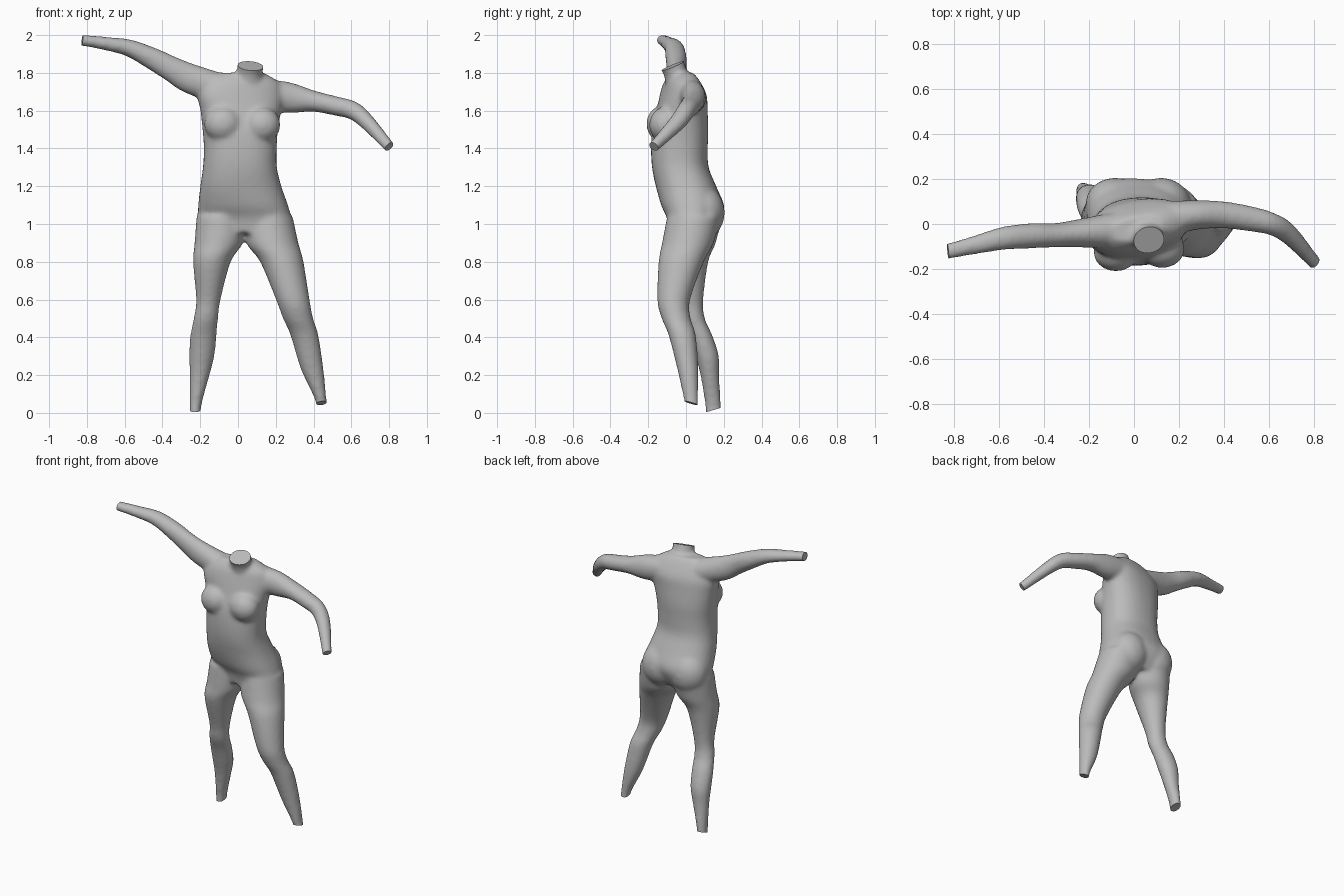
import bpy, bmesh, math
from mathutils import Vector, Matrix

if "Cube" in bpy.data.objects:
    bpy.data.objects.remove(bpy.data.objects["Cube"], do_unlink=True)

grey = bpy.data.materials.new("plain grey")
grey.use_nodes = True
COLOUR = (0.5, 0.5, 0.5, 1)
grey.diffuse_color = COLOUR
grey.node_tree.nodes["Principled BSDF"].inputs["Base Color"].default_value = COLOUR

SIDES, STEPS = 32, 6
body = bmesh.new()


def spline(a, b, c, d, t):
    return 0.5 * (2 * b + (c - a) * t + (2 * a - 5 * b + 4 * c - d) * t * t
                  + (3 * b - a - 3 * c + d) * t ** 3)


def loft(sections, power=2.0, upright=True):
    """Skin smooth sections (x, y, z, radius a, radius b, yaw) into a closed tube."""
    rows = [s if len(s) == 6 else (*s, 0) for s in sections]
    padded = [rows[0], *rows, rows[-1]]
    path = []
    for i in range(len(rows) - 1):
        for k in range(STEPS):
            path.append([spline(*q, k / STEPS) for q in zip(*padded[i:i + 4])])
    path.append(list(rows[-1]))
    rings = []
    for i, (x, y, z, ra, rb, yaw) in enumerate(path):
        if upright:
            u, v = Vector((math.cos(yaw), math.sin(yaw), 0)), Vector((-math.sin(yaw), math.cos(yaw), 0))
        else:
            ahead, behind = path[min(i + 1, len(path) - 1)], path[max(i - 1, 0)]
            along = (Vector(ahead[:3]) - Vector(behind[:3])).normalized()
            u = Vector((0, 1, 0)).cross(along).normalized()
            v = along.cross(u)
        ring = []
        for n in range(SIDES):
            c, s = math.cos(math.tau * n / SIDES), math.sin(math.tau * n / SIDES)
            a = math.copysign(abs(c) ** (2 / power), c) * ra
            b = math.copysign(abs(s) ** (2 / power), s) * rb
            ring.append(body.verts.new(Vector((x, y, z)) + u * a + v * b))
        rings.append(ring)
    for low, high in zip(rings, rings[1:]):
        for n in range(SIDES):
            m = (n + 1) % SIDES
            body.faces.new((low[n], low[m], high[m], high[n]))
    body.faces.new(rings[0][::-1])
    body.faces.new(rings[-1])


def ellipsoid(centre, radii):
    bmesh.ops.create_uvsphere(body, u_segments=32, v_segments=16, radius=1,
                              matrix=Matrix.Translation(centre) @ Matrix.Diagonal((*radii, 1)))


# Torso, twisted between hips and shoulders
loft([(.04, .03, .95, .21, .11, -.15), (.035, .045, 1.03, .245, .14, -.15),
      (.027, .035, 1.1, .238, .165, -.1), (.015, .0, 1.2, .215, .16, 0),
      (.01, -.03, 1.3, .196, .15, 0), (.012, -.035, 1.4, .193, .15, .05),
      (.012, -.03, 1.5, .2, .147, .1), (.015, -.02, 1.6, .215, .13, .15),
      (.015, -.015, 1.68, .23, .115, .2), (.02, -.02, 1.75, .2, .088, .2),
      (.02, -.02, 1.8, .12, .055, .2)], power=2.3)
# Bust and seat
ellipsoid((-.08, -.125, 1.53), (.1, .085, .095))
ellipsoid((.125, -.11, 1.525), (.1, .085, .095))
ellipsoid((-.085, .09, 1.06), (.13, .115, .14))
ellipsoid((.12, .09, 1.06), (.13, .115, .14))
# Neck
loft([(.045, .0, 1.68, .11, .1), (.058, -.045, 1.78, .072, .07),
      (.067, -.075, 1.84, .07, .07), (.072, -.095, 1.92, .07, .07)])
# Left leg
loft([(.16, .04, 1.04, .13, .14), (.182, .01, .9, .138, .137), (.232, -.025, .8, .115, .12),
      (.29, -.065, .6, .089, .087), (.318, -.052, .5, .08, .077), (.352, -.02, .41, .074, .072),
      (.393, .01, .23, .06, .056), (.438, .026, .07, .031, .038), (.446, .03, .0, .03, .036)])
# Right leg
loft([(-.08, .05, 1.04, .14, .14), (-.102, .03, .9, .128, .128), (-.138, .01, .8, .1, .108),
      (-.157, .026, .6, .065, .066), (-.17, .04, .5, .065, .06), (-.183, .078, .41, .07, .062),
      (-.192, .112, .3, .067, .062), (-.203, .126, .2, .053, .05), (-.225, .143, .04, .032, .042),
      (-.228, .147, -.05, .031, .042)])
# Right arm
loft([(-.1, -.03, 1.72, .08, .08), (-.25, -.042, 1.768, .08, .062), (-.35, -.05, 1.82, .068, .054),
      (-.45, -.052, 1.874, .059, .056), (-.575, -.063, 1.931, .046, .052),
      (-.7, -.092, 1.955, .036, .042), (-.82, -.12, 1.972, .03, .035),
      (-.9, -.14, 1.98, .03, .035)], upright=False)
# Left arm, bent at the elbow
loft([(.12, .02, 1.69, .08, .08), (.27, .04, 1.668, .082, .066), (.4, .04, 1.65, .056, .06),
      (.52, .022, 1.624, .051, .056), (.61, .0, 1.6, .049, .05), (.685, -.045, 1.538, .042, .046),
      (.8, -.17, 1.41, .031, .03), (.85, -.225, 1.355, .031, .03)], upright=False)

# Fuse the parts into one smooth skin
bmesh.ops.recalc_face_normals(body, faces=body.faces)
mesh = bpy.data.meshes.new("body")
body.to_mesh(mesh)
body.free()
figure = bpy.data.objects.new("body", mesh)
bpy.context.collection.objects.link(figure)
remesh = figure.modifiers.new("fuse", 'REMESH')
remesh.mode = 'VOXEL'
remesh.voxel_size = .012
soften = figure.modifiers.new("soften", 'SMOOTH')
soften.factor = .5
soften.iterations = 10
fused = bpy.data.meshes.new_from_object(figure.evaluated_get(bpy.context.evaluated_depsgraph_get()))
figure.modifiers.clear()
figure.data = fused

# Flat cuts at neck, wrists and ankles
cuts = [((.067, -.075, 1.835), (.1, -.39, .92), .14), ((-.825, -.12, 1.97), (-1, -.1, .1), .11),
        ((.8, -.17, 1.41), (.62, -.5, -.6), .1), ((.44, .026, .052), (.15, -.3, -1), .09),
        ((-.225, .145, .015), (0, .3, -1), .1)]
skin = bmesh.new()
skin.from_mesh(fused)
for point, normal, reach in cuts:
    near = [f for f in skin.faces if (f.calc_center_median() - Vector(point)).length < reach]
    geom = list({g for f in near for g in (*f.verts, *f.edges)}) + near
    cut = bmesh.ops.bisect_plane(skin, geom=geom, plane_co=point, plane_no=Vector(normal).normalized(),
                                 clear_outer=True)
    rim = [e for e in cut["geom_cut"] if isinstance(e, bmesh.types.BMEdge)]
    bmesh.ops.holes_fill(skin, edges=rim, sides=0)
bmesh.ops.recalc_face_normals(skin, faces=skin.faces)
skin.to_mesh(fused)
skin.free()
fused.materials.clear()
fused.materials.append(grey)

bpy.context.view_layer.objects.active = figure
figure.select_set(True)
bpy.ops.object.shade_smooth_by_angle(angle=math.radians(40))
